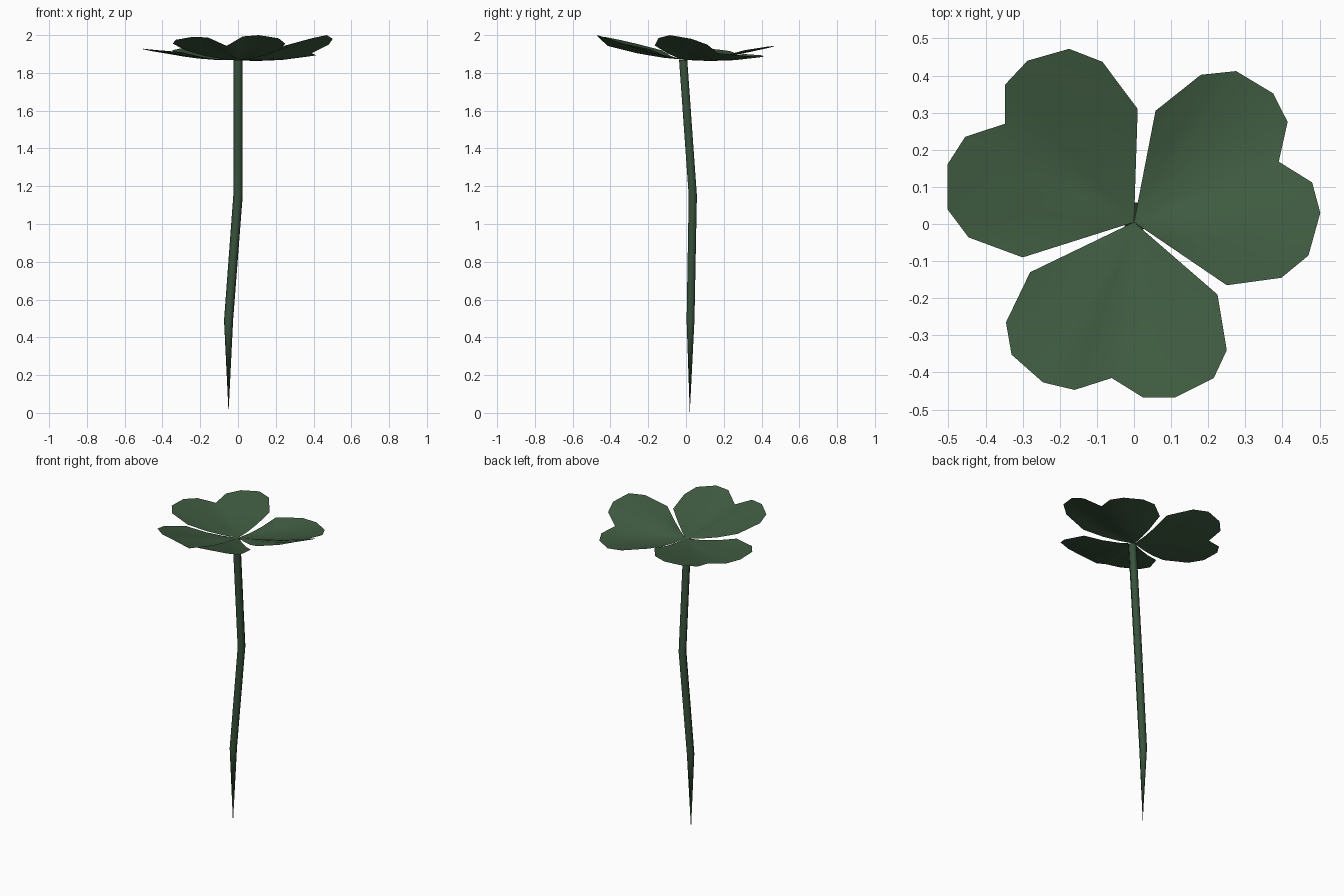
import bpy, bmesh, math
from mathutils import Vector

if "Cube" in bpy.data.objects:
    bpy.data.objects.remove(bpy.data.objects["Cube"])


def material(name, rgb):
    m = bpy.data.materials.new(name)
    m.diffuse_color = (*rgb, 1)
    m.use_nodes = True
    m.node_tree.nodes["Principled BSDF"].inputs["Base Color"].default_value = m.diffuse_color
    return m


def finish(name, bm, mat):
    me = bpy.data.meshes.new(name)
    bm.to_mesh(me)
    bm.free()
    ob = bpy.data.objects.new(name, me)
    bpy.context.collection.objects.link(ob)
    me.materials.append(mat)
    for p in me.polygons:
        p.use_smooth = True
    return ob


leaf_green = material("leaf_green", (0.05, 0.105, 0.052))
stem_green = material("stem_green", (0.04, 0.085, 0.045))
HUB = Vector((0, 0.005, 1.868))


# Heart leaflet: outline fanned from the hub, sagging slightly between hub and rim
def leaflet(name, rim, sag=0.012):
    bm = bmesh.new()
    hub = bm.verts.new(HUB)
    rings = []
    for t in (0.3, 0.62, 1.0):
        drop = Vector((0, 0, -sag * 4 * t * (1 - t)))
        rings.append([bm.verts.new(HUB.lerp(Vector(p), t) + drop) for p in rim])
    for i in range(len(rim) - 1):
        # rim runs clockwise seen from above; wind faces upward
        bm.faces.new((hub, rings[0][i + 1], rings[0][i]))
        for a, b in zip(rings, rings[1:]):
            bm.faces.new((a[i], a[i + 1], b[i + 1], b[i]))
    bmesh.ops.recalc_face_normals(bm, faces=bm.faces)
    if sum(f.normal.z for f in bm.faces) < 0:
        bmesh.ops.reverse_faces(bm, faces=bm.faces)
    finish(name, bm, leaf_green)


leaflet("leaf_back_left", [
    (0.01, 0.31, 1.92), (-0.085, 0.437, 1.94), (-0.175, 0.472, 1.943), (-0.287, 0.44, 1.933),
    (-0.348, 0.375, 1.92), (-0.348, 0.27, 1.90), (-0.455, 0.235, 1.915), (-0.503, 0.16, 1.925),
    (-0.503, 0.04, 1.928), (-0.446, -0.036, 1.922), (-0.30, -0.09, 1.91)])
leaflet("leaf_right", [
    (0.058, 0.305, 1.90), (0.18, 0.402, 1.893), (0.275, 0.412, 1.885), (0.375, 0.352, 1.887),
    (0.414, 0.275, 1.893), (0.39, 0.168, 1.905), (0.48, 0.112, 1.95), (0.502, 0.03, 1.98),
    (0.47, -0.085, 2.0), (0.397, -0.145, 1.985), (0.25, -0.165, 1.945)])
leaflet("leaf_front", [
    (0.225, -0.19, 1.925), (0.25, -0.34, 1.955), (0.215, -0.415, 1.983), (0.11, -0.468, 2.0),
    (0.025, -0.468, 1.993), (-0.06, -0.415, 1.943), (-0.16, -0.447, 1.988), (-0.245, -0.427, 1.99),
    (-0.33, -0.352, 1.975), (-0.345, -0.265, 1.955), (-0.28, -0.13, 1.92)])

# Bent stem: hexagonal rings tapering to a point at the ground
SIDES = 6
bm = bmesh.new()
prev = None
for x, y, z, r in [(0, -0.015, 1.868, 0.025), (0.0, 0.036, 1.15, 0.025), (-0.05, 0.024, 0.49, 0.024)]:
    ring = [bm.verts.new((x + r * math.cos(k * math.tau / SIDES), y + r * math.sin(k * math.tau / SIDES), z))
            for k in range(SIDES)]
    if prev:
        for k in range(SIDES):
            n = (k + 1) % SIDES
            bm.faces.new((prev[k], ring[k], ring[n], prev[n]))
    prev = ring
tip = bm.verts.new((-0.05, 0.02, 0))
for k in range(SIDES):
    bm.faces.new((prev[k], tip, prev[(k + 1) % SIDES]))
bmesh.ops.recalc_face_normals(bm, faces=bm.faces)
finish("stem", bm, stem_green)
